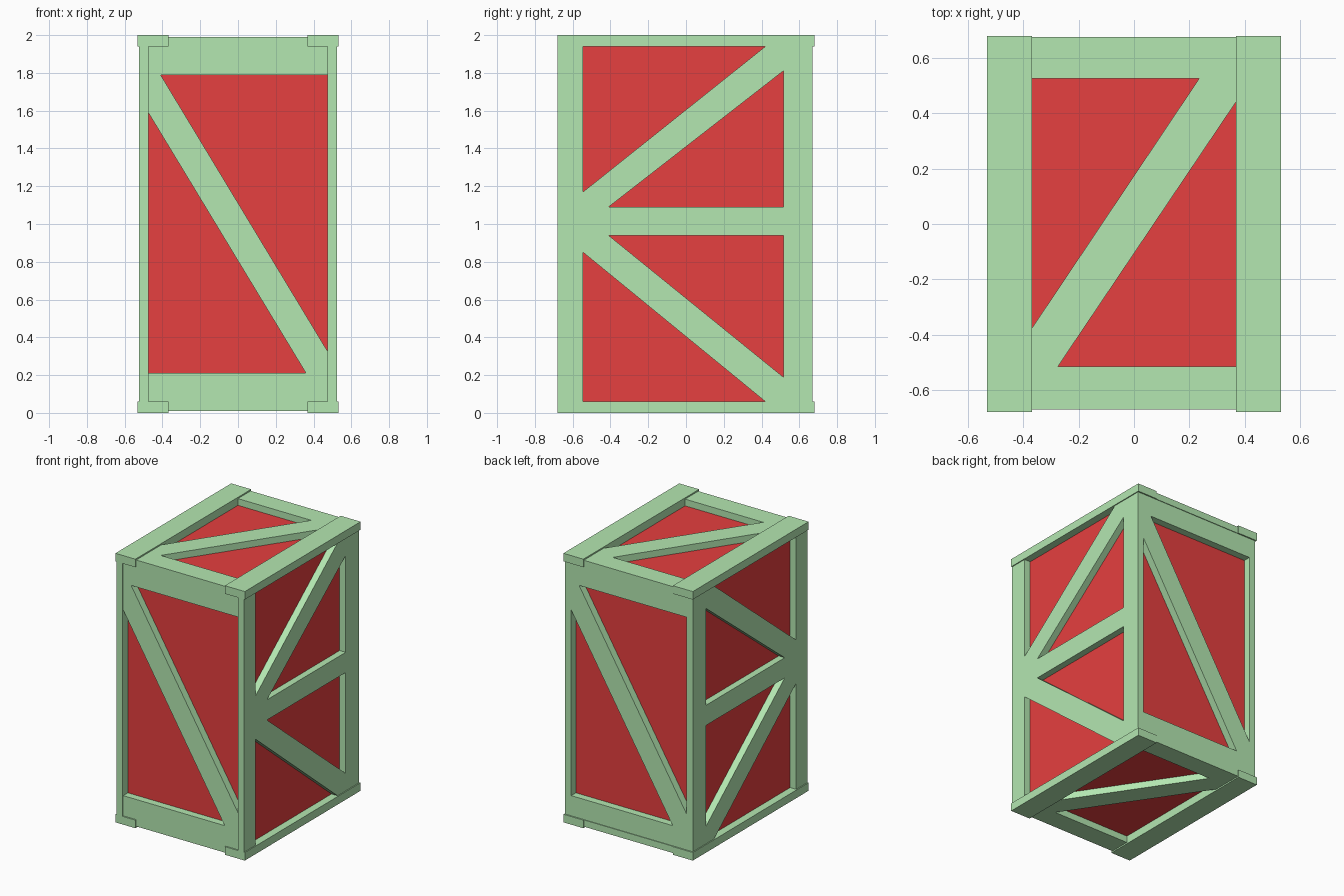
import bpy, bmesh

if "Cube" in bpy.data.objects:
    bpy.data.objects.remove(bpy.data.objects["Cube"])

def material(name, rgb):
    m = bpy.data.materials.new(name)
    m.diffuse_color = (*rgb, 1)
    m.use_nodes = True
    m.node_tree.nodes["Principled BSDF"].inputs["Base Color"].default_value = m.diffuse_color
    return m

GREEN = material("green_wood", (0.455, 0.80, 0.44))
RED = material("red_panel", (0.79, 0.05, 0.05))

def prism(name, outline, place, d0, d1, mat=GREEN):
    """Extrude a 2D outline from depth d0 to d1; place maps (u, v, d) to xyz."""
    bm = bmesh.new()
    low = [bm.verts.new(place(u, v, d0)) for u, v in outline]
    high = [bm.verts.new(place(u, v, d1)) for u, v in outline]
    bm.faces.new(low)
    bm.faces.new(high)
    n = len(outline)
    for i in range(n):
        j = (i + 1) % n
        bm.faces.new((low[i], low[j], high[j], high[i]))
    bmesh.ops.recalc_face_normals(bm, faces=bm.faces)
    me = bpy.data.meshes.new(name)
    bm.to_mesh(me)
    bm.free()
    me.materials.append(mat)
    ob = bpy.data.objects.new(name, me)
    bpy.context.collection.objects.link(ob)
    return ob

def rect(u0, u1, v0, v1):
    return [(u0, v0), (u1, v0), (u1, v1), (u0, v1)]

# Red inner box
prism("inner_box", rect(-0.475, 0.475, -0.615, 0.615),
      lambda u, v, d: (u, v, d), 0.06, 1.94, RED)

# Left and right sides: posts, middle rail and K braces
for s, side in ((1, "right"), (-1, "left")):
    place = lambda u, v, d, s=s: (s * d, u, v)
    parts = {
        "front_post": rect(-0.68, -0.545, 0.06, 1.94),
        "back_post": rect(0.515, 0.67, 0.06, 1.94),
        "middle_rail": rect(-0.545, 0.515, 0.94, 1.09),
        "upper_brace": [(-0.545, 1.09), (-0.41, 1.09), (0.515, 1.81),
                        (0.515, 1.94), (0.42, 1.94), (-0.545, 1.17)],
        "lower_brace": [(-0.545, 0.94), (-0.41, 0.94), (0.515, 0.19),
                        (0.515, 0.06), (0.42, 0.06), (-0.545, 0.85)],
    }
    for part, outline in parts.items():
        prism(f"{side}_{part}", outline, place, 0.475, 0.525)

# Front and back: rails and one diagonal brace, turned half round for the back
for s, side in ((1, "front"), (-1, "back")):
    place = lambda u, v, d, s=s: (s * u, -s * d, v)
    parts = {
        "top_rail": rect(-0.475, 0.475, 1.79, 1.94),
        "bottom_rail": rect(-0.475, 0.475, 0.06, 0.21),
        "brace": [(-0.475, 1.79), (-0.41, 1.79), (0.475, 0.325),
                  (0.475, 0.21), (0.36, 0.21), (-0.475, 1.59)],
    }
    for part, outline in parts.items():
        prism(f"{side}_{part}", outline, place, 0.615, 0.67)

# Lid and base: long side planks, cross planks and one diagonal brace
for s, side in ((1, "lid"), (-1, "base")):
    place = lambda u, v, d, s=s: (s * u, v, 1 + s * d)
    for x, end in ((-0.45, "a"), (0.45, "b")):
        prism(f"{side}_long_plank_{end}", rect(x - 0.082, x + 0.082, -0.68, 0.68),
              place, 0.94, 1.0)
    parts = {
        "front_plank": rect(-0.368, 0.368, -0.67, -0.515),
        "back_plank": rect(-0.368, 0.368, 0.525, 0.675),
        "brace": [(-0.368, -0.515), (-0.275, -0.515), (0.368, 0.44),
                  (0.368, 0.525), (0.235, 0.525), (-0.368, -0.375)],
    }
    for part, outline in parts.items():
        prism(f"{side}_{part}", outline, place, 0.94, 0.99)
